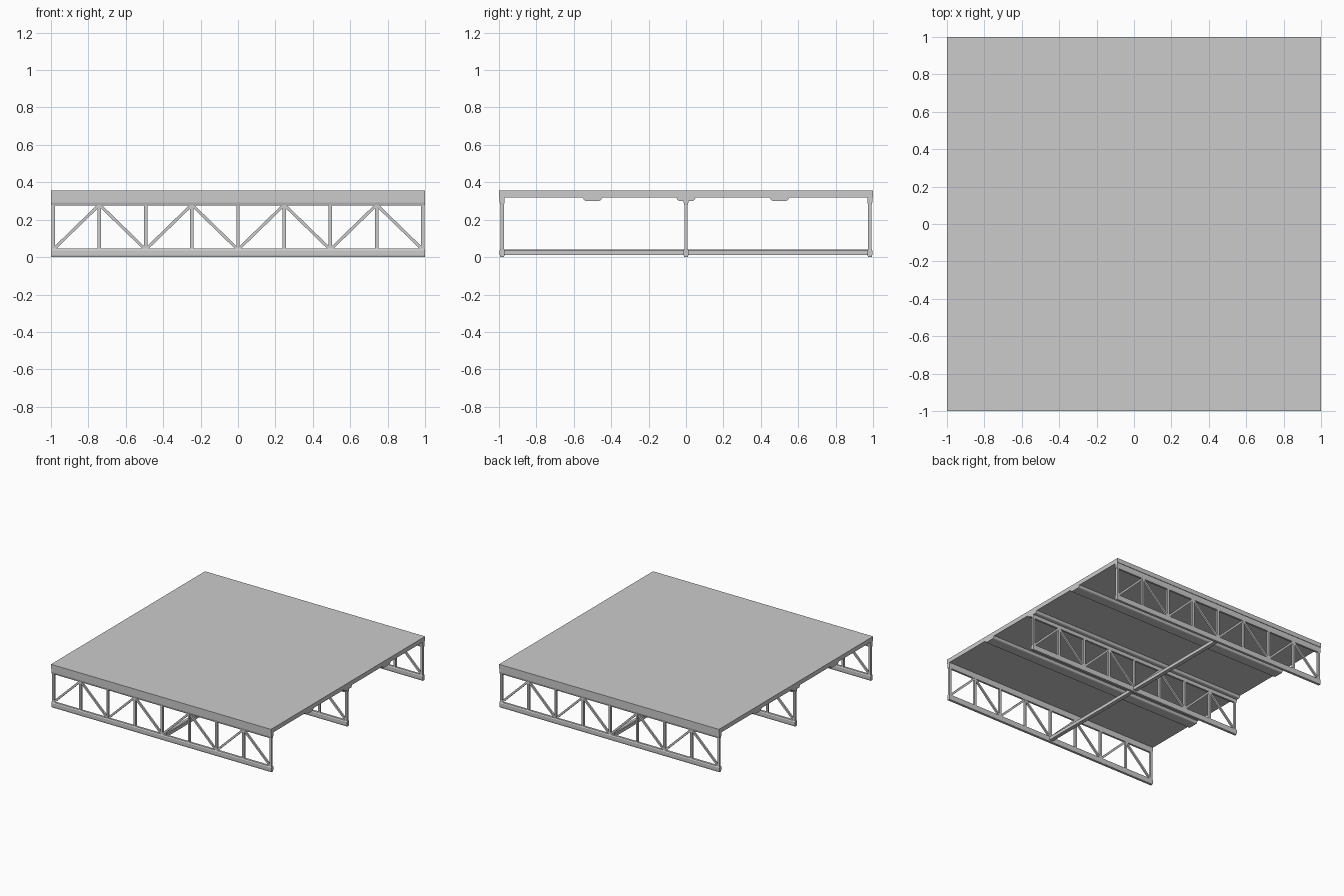
import bpy, bmesh, math
from mathutils import Vector

if "Cube" in bpy.data.objects:
    bpy.data.objects.remove(bpy.data.objects["Cube"])


def extrude_x(name, profile, y=0.0, half=1.0):
    """Extrude a closed (y, z) profile along x."""
    bm = bmesh.new()
    a = [bm.verts.new((-half, y + p, z)) for p, z in profile]
    b = [bm.verts.new((half, y + p, z)) for p, z in profile]
    n = len(profile)
    bm.faces.new(a)
    bm.faces.new(b[::-1])
    for i in range(n):
        bm.faces.new((a[i], b[i], b[(i + 1) % n], a[(i + 1) % n]))
    bmesh.ops.recalc_face_normals(bm, faces=bm.faces)
    me = bpy.data.meshes.new(name)
    bm.to_mesh(me)
    bm.free()
    ob = bpy.data.objects.new(name, me)
    bpy.context.collection.objects.link(ob)
    return ob


def bar(name, p, q, w, d):
    """Rectangular bar between two points of a truss plane (w in plane, d along y)."""
    p, q = Vector(p), Vector(q)
    v = q - p
    h = v.length / 2
    ob = extrude_x(name, [(-d / 2, -w / 2), (d / 2, -w / 2), (d / 2, w / 2), (-d / 2, w / 2)], half=h)
    ob.location = (p + q) / 2
    ob.rotation_euler = (0, -math.atan2(v.z, v.x), 0)
    return ob


def mirrored(half):
    """Complete a right-hand (y, z) outline with its mirror image."""
    return half + [(-y, z) for y, z in reversed(half)]


# deck slab
extrude_x("deck", mirrored([(1.0, 0.319), (1.0, 0.355)]))

# stiffening ribs under the deck, with rounded lower corners
rib = mirrored([(0.038, 0.301), (0.044, 0.304), (0.048, 0.310), (0.054, 0.319)])
for y, side in ((-0.5, "front"), (0, "middle"), (0.5, "back")):
    extrude_x(side + "_deck_rib", rib, y)

# three trusses: chords, posts and zigzag diagonals
top_chord = mirrored([(0.008, 0.275), (0.013, 0.292), (0.013, 0.320)])
bottom_chord = mirrored([(0.010, 0.0), (0.013, 0.012), (0.013, 0.036), (0.009, 0.045)])
LOW, HIGH = 0.04, 0.28
xs = [-0.988 + 0.247 * i for i in range(9)]
for y, side in ((-0.983, "front"), (0, "middle"), (0.983, "back")):
    extrude_x(side + "_top_chord", top_chord, y)
    extrude_x(side + "_bottom_chord", bottom_chord, y)
    for i, x in enumerate(xs):
        bar(side + "_post", (x, y, LOW), (x, y, HIGH), 0.018, 0.018)
        if i < 8:
            z0, z1 = (LOW, HIGH) if i % 2 == 0 else (HIGH, LOW)
            bar(side + "_diagonal", (x, y, z0), (xs[i + 1], y, z1), 0.016, 0.014)

# cross beam tying the bottom chords together at midspan
beam = extrude_x("cross_beam", [(-0.016, 0.010), (0.016, 0.010), (0.016, 0.036),
                                (0.011, 0.041), (-0.011, 0.041), (-0.016, 0.036)], half=0.983)
beam.rotation_euler = (0, 0, math.pi / 2)
